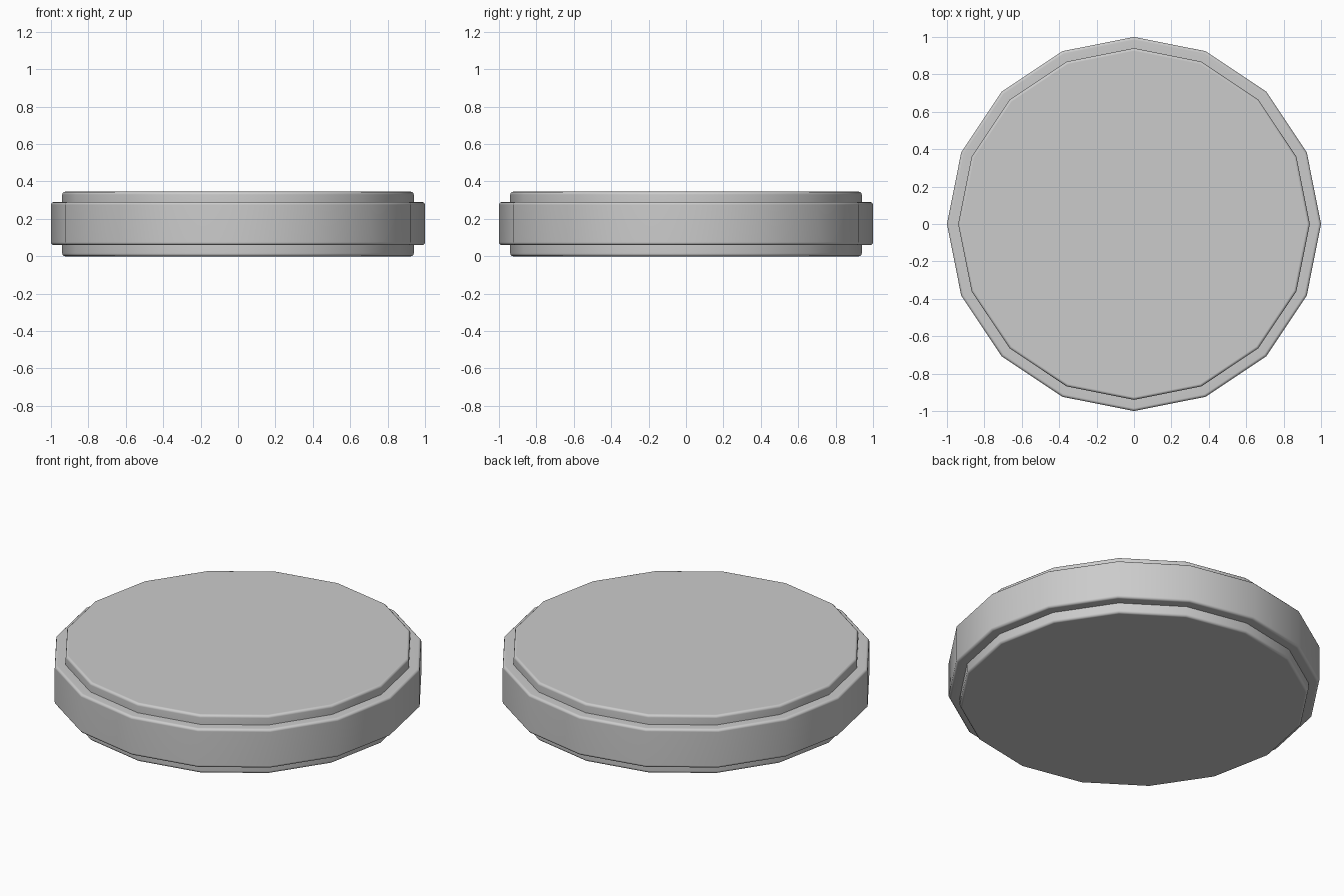
import bpy, bmesh
from math import cos, sin, pi, radians

if "Cube" in bpy.data.objects:
    bpy.data.objects.remove(bpy.data.objects["Cube"])

SIDES, ROUND, STEPS = 16, 0.015, 3
CORE_R, RIM_R = 0.94, 1.0
Z0, Z1, Z2, Z3 = 0.0, 0.06, 0.29, 0.345


def rounded(r, z, up):
    """Quarter-round corner of the profile, listed bottom to top."""
    pts = []
    for i in range(STEPS + 1):
        a = (pi / 2) * i / STEPS
        if not up:
            a -= pi / 2
        cz = z - ROUND if up else z + ROUND
        pts.append((r - ROUND + ROUND * cos(a), cz + ROUND * sin(a)))
    return pts


# stepped profile: lower lip, wide rim, upper lip
profile = (rounded(CORE_R, Z0, False) + [(CORE_R, Z1)]
           + rounded(RIM_R, Z1, False) + rounded(RIM_R, Z2, True)
           + [(CORE_R, Z2)] + rounded(CORE_R, Z3, True))

# sweep around z as 16 facets, closed with flat caps
bm = bmesh.new()
rings = [[bm.verts.new((r * cos(2 * pi * k / SIDES), r * sin(2 * pi * k / SIDES), z))
          for k in range(SIDES)] for r, z in profile]
for a, b in zip(rings, rings[1:]):
    for k in range(SIDES):
        n = (k + 1) % SIDES
        bm.faces.new((a[k], a[n], b[n], b[k]))
bm.faces.new(rings[0][::-1])
bm.faces.new(rings[-1])
bmesh.ops.recalc_face_normals(bm, faces=bm.faces)

mesh = bpy.data.meshes.new("stepped_disc")
bm.to_mesh(mesh)
bm.free()
disc = bpy.data.objects.new("stepped_disc", mesh)
bpy.context.collection.objects.link(disc)

# smooth sides and rounded edges, crisp inner steps
bpy.context.view_layer.objects.active = disc
disc.select_set(True)
bpy.ops.object.shade_smooth_by_angle(angle=radians(40))
weighted = disc.modifiers.new("flat_caps", 'WEIGHTED_NORMAL')
weighted.keep_sharp = True
